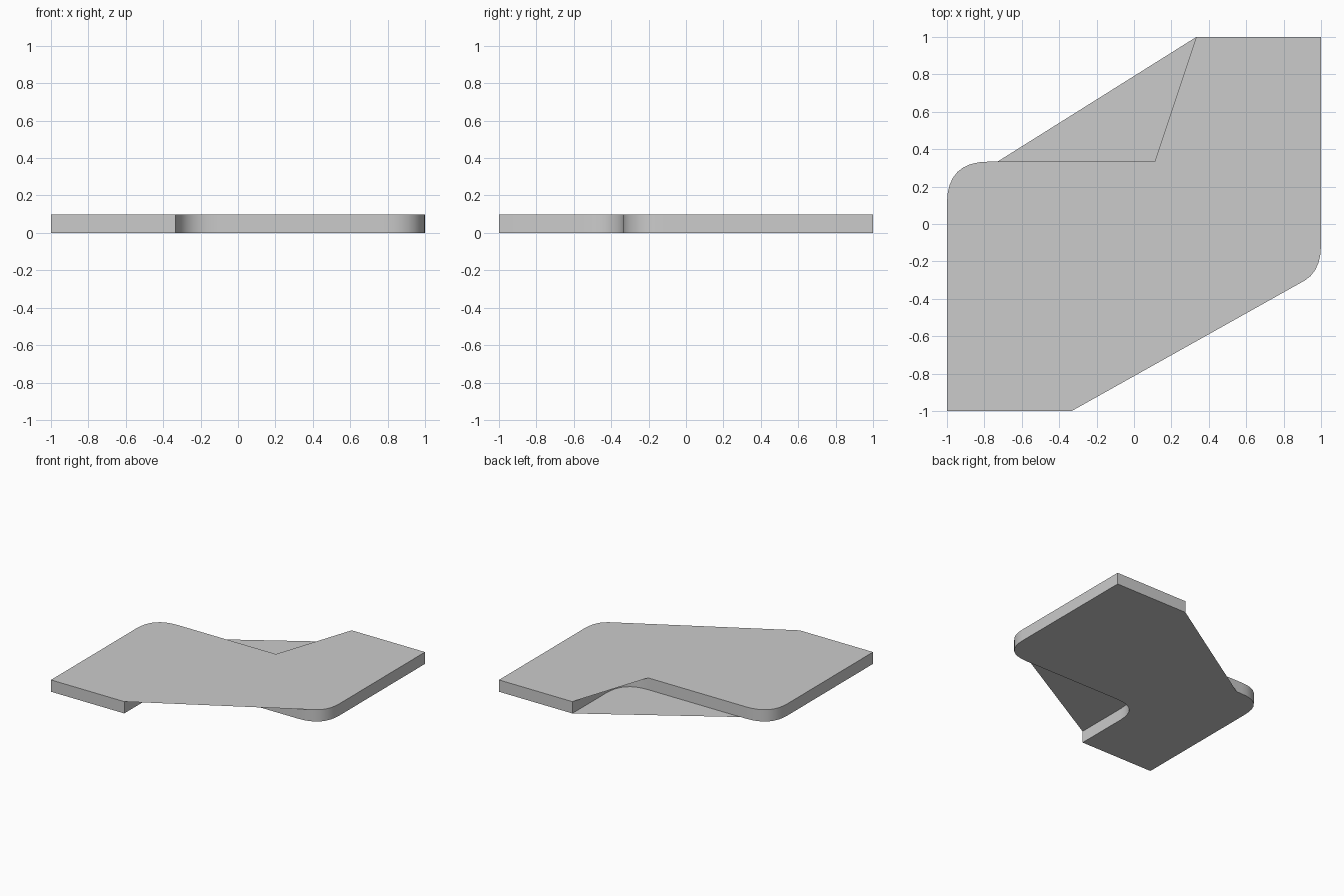
import bpy, bmesh
from mathutils import Vector

if "Cube" in bpy.data.objects:
    bpy.data.objects.remove(bpy.data.objects["Cube"])

H = 0.097          # plate thickness
T = 1 / 3          # step position
R = 2 / 9          # corner rounding reach
N = 8              # segments per rounded corner


def rounded(a, corner, b):
    """Quadratic curve from a to b pulled toward the corner."""
    a, c, b = Vector(a), Vector(corner), Vector(b)
    return [a * (1 - t) ** 2 + c * 2 * t * (1 - t) + b * t ** 2
            for t in (i / N for i in range(N + 1))]


# Half of the S-shaped outline; the other half is its half-turn copy
half = [Vector((-1, -1)), Vector((-T, -1))]
half += rounded((-T, -T - R), (-T, -T), (-T + R, -T))
half += rounded((1 - R, -T), (1, -T), (1, -T + R))
outline = half + [-p for p in half]
count = len(outline)

bm = bmesh.new()
low = [bm.verts.new((p.x, p.y, 0)) for p in outline]
high = [bm.verts.new((p.x, p.y, H)) for p in outline]

# Side walls
for i in range(count):
    j = (i + 1) % count
    bm.faces.new((low[i], low[j], high[j], high[i]))

# Top sheet: bridges the front notch, and cuts across the rear inner corner
h = count // 2
inner_end = 2 + N
tangent = inner_end + 4
top_ids = [0, 1, *range(tangent, h + 2), *range(h + inner_end, count)]
caps = [bm.faces.new([high[i] for i in top_ids])]

# Bottom sheet: follows the outline, plus a web across the rear notch
caps.append(bm.faces.new(low[::-1]))
web_tip = bm.verts.new((-0.73, T, 0))
caps.append(bm.faces.new(low[h + 1:h + inner_end + 1] + [web_tip]))
bmesh.ops.triangulate(bm, faces=caps)

mesh = bpy.data.meshes.new("stepped_plate")
bm.to_mesh(mesh)
bm.free()
plate = bpy.data.objects.new("stepped_plate", mesh)
bpy.context.collection.objects.link(plate)
bpy.context.view_layer.objects.active = plate
plate.select_set(True)
bpy.ops.object.shade_smooth_by_angle()
